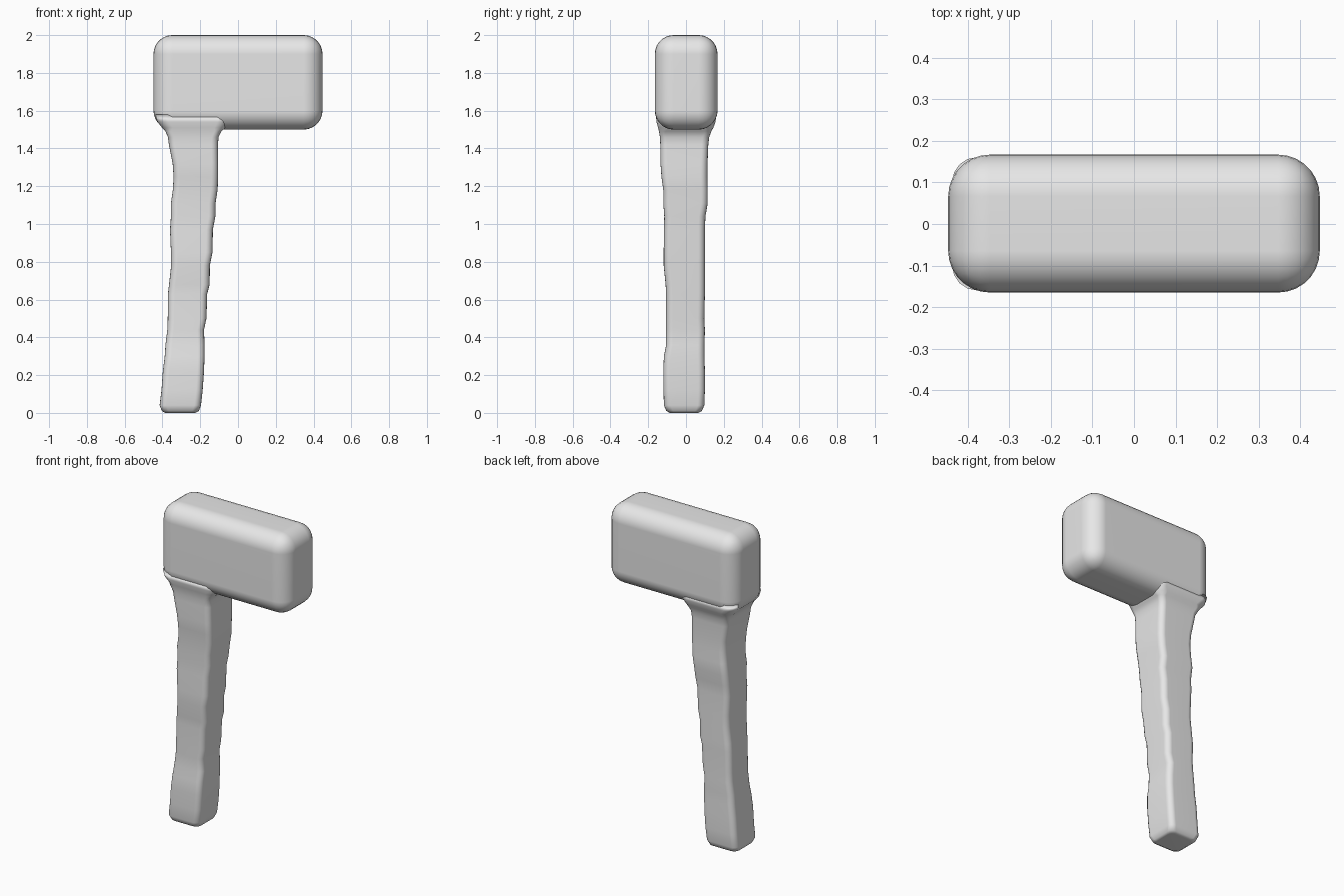
import bpy, bmesh, math

grey = bpy.data.materials.new("plain_grey")
grey.diffuse_color = (0.8, 0.8, 0.8, 1)


def finish(name, bm):
    bmesh.ops.recalc_face_normals(bm, faces=bm.faces)
    mesh = bpy.data.meshes.new(name)
    bm.to_mesh(mesh)
    bm.free()
    mesh.materials.append(grey)
    for p in mesh.polygons:
        p.use_smooth = True
    ob = bpy.data.objects.new(name, mesh)
    bpy.context.collection.objects.link(ob)
    return ob


def ring(bm, z, x0, x1, y0, y1, r, seg=4):
    """Rounded rectangle of vertices at height z."""
    verts = []
    corners = [(x1 - r, y1 - r), (x0 + r, y1 - r), (x0 + r, y0 + r), (x1 - r, y0 + r)]
    for i, (cx, cy) in enumerate(corners):
        for k in range(seg + 1):
            a = math.pi / 2 * (i + k / seg)
            verts.append(bm.verts.new((cx + r * math.cos(a), cy + r * math.sin(a), z)))
    return verts


# Hammer head: block with soft rounded edges
bm = bmesh.new()
bmesh.ops.create_cube(bm, size=1)
for v in bm.verts:
    v.co = (v.co.x * 0.895, v.co.y * 0.332 + 0.001, v.co.z * 0.5 + 1.75)
head = finish("hammer_head", bm)
bev = head.modifiers.new("soft_edges", 'BEVEL')
bev.width = 0.1
bev.segments = 7
bev.limit_method = 'NONE'
wn = head.modifiers.new("flat_sides", 'WEIGHTED_NORMAL')
wn.keep_sharp = False

# Handle: uneven carved shaft, flaring into the head (z, x0, x1, y0, y1)
stations = [
    (0.00, -0.385, -0.225, -0.085, 0.065),
    (0.01, -0.403, -0.207, -0.104, 0.084),
    (0.04, -0.415, -0.196, -0.117, 0.097),
    (0.12, -0.405, -0.187, -0.119, 0.100),
    (0.22, -0.398, -0.180, -0.120, 0.100),
    (0.30, -0.388, -0.177, -0.117, 0.098),
    (0.36, -0.384, -0.177, -0.105, 0.098),
    (0.44, -0.374, -0.180, -0.105, 0.100),
    (0.50, -0.372, -0.167, -0.105, 0.097),
    (0.63, -0.371, -0.163, -0.105, 0.100),
    (0.68, -0.365, -0.150, -0.108, 0.100),
    (0.78, -0.354, -0.149, -0.118, 0.100),
    (0.85, -0.355, -0.135, -0.118, 0.100),
    (0.97, -0.360, -0.133, -0.117, 0.100),
    (1.04, -0.355, -0.120, -0.115, 0.103),
    (1.11, -0.355, -0.119, -0.120, 0.115),
    (1.18, -0.345, -0.108, -0.120, 0.115),
    (1.25, -0.341, -0.105, -0.130, 0.113),
    (1.32, -0.346, -0.105, -0.135, 0.114),
    (1.42, -0.366, -0.106, -0.136, 0.118),
    (1.46, -0.371, -0.103, -0.138, 0.123),
    (1.49, -0.384, -0.089, -0.143, 0.134),
    (1.51, -0.402, -0.065, -0.148, 0.145),
    (1.54, -0.426, -0.050, -0.156, 0.156),
    (1.58, -0.438, -0.050, -0.160, 0.161),
]
bm = bmesh.new()
rings = [ring(bm, *s, 0.035 if s[0] < 1.5 else 0.06) for s in stations]
for a, b in zip(rings, rings[1:]):
    n = len(a)
    for i in range(n):
        bm.faces.new((a[i], a[(i + 1) % n], b[(i + 1) % n], b[i]))
bm.faces.new(rings[0])
bm.faces.new(rings[-1])
handle = finish("handle", bm)
wn = handle.modifiers.new("flat_sides", 'WEIGHTED_NORMAL')
wn.keep_sharp = False
